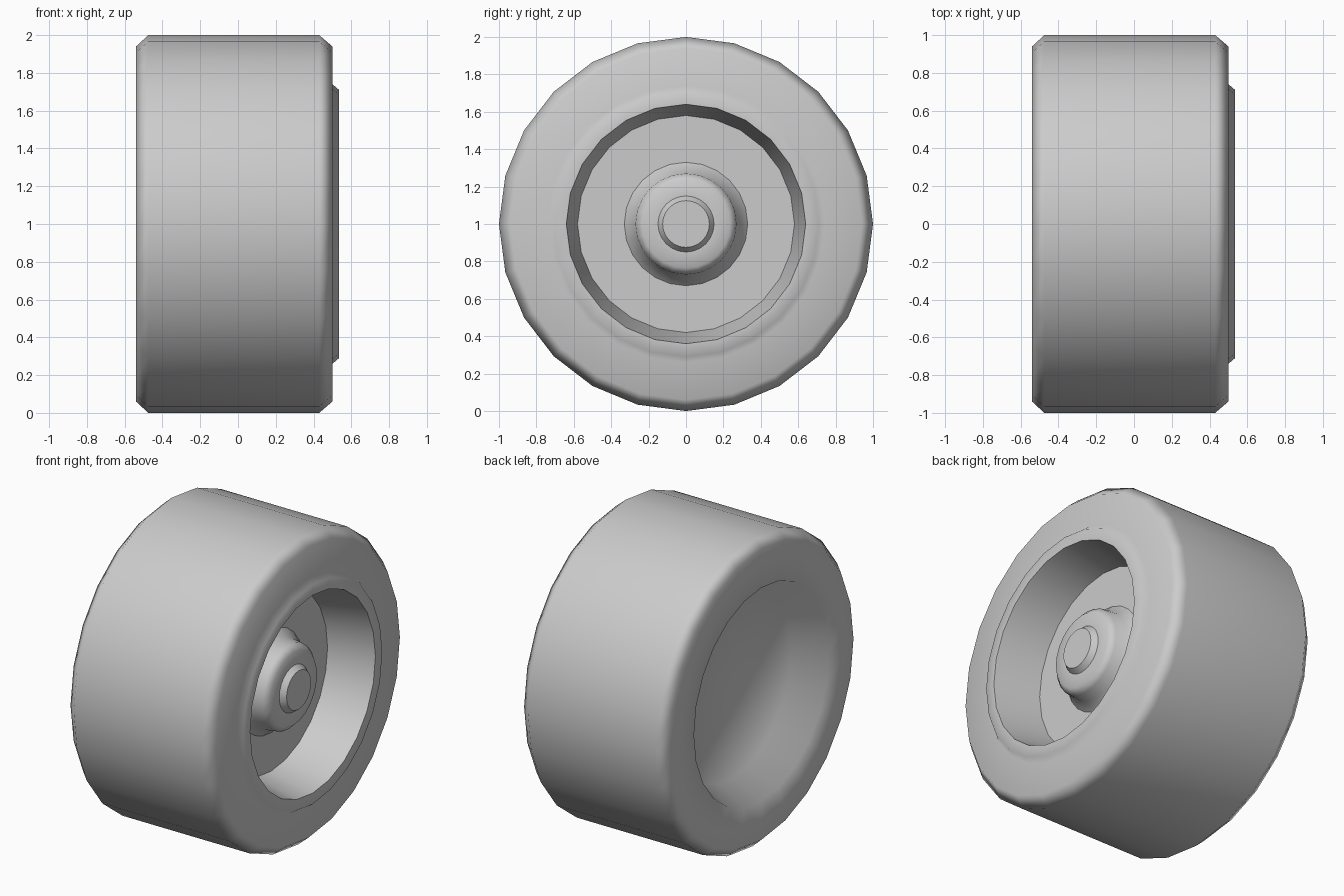
import bpy, bmesh
from math import sin, cos, pi, radians

if "Cube" in bpy.data.objects:
    bpy.data.objects.remove(bpy.data.objects["Cube"])

SIDES = 24


def lathe(name, profile, angle):
    """Revolve (x, radius) points around the axle; radius 0 closes the centre."""
    bm = bmesh.new()
    rings = []
    for x, r in profile:
        if r == 0:
            rings.append([bm.verts.new((x, 0, 1))] * SIDES)
        else:
            rings.append([bm.verts.new((x, r * sin(2 * pi * i / SIDES),
                                        1 + r * cos(2 * pi * i / SIDES)))
                          for i in range(SIDES)])
    for a, b in zip(rings, rings[1:]):
        for i in range(SIDES):
            j = (i + 1) % SIDES
            bm.faces.new(list(dict.fromkeys((a[i], b[i], b[j], a[j]))))
    mesh = bpy.data.meshes.new(name)
    bm.to_mesh(mesh)
    bm.free()
    ob = bpy.data.objects.new(name, mesh)
    bpy.context.collection.objects.link(ob)
    bpy.ops.object.select_all(action='DESELECT')
    ob.select_set(True)
    bpy.context.view_layer.objects.active = ob
    bpy.ops.object.shade_smooth_by_angle(angle=radians(angle))
    # Keep the large flat faces evenly shaded
    weighted = ob.modifiers.new("weighted_normals", 'WEIGHTED_NORMAL')
    weighted.keep_sharp = True
    return ob


# Profiles run from the back (-x) over the outside to the front (+x)
# Tyre: back recess, chamfered tread, sidewall, raised rim lip, tapered well
lathe("tyre_and_rim", [(-0.33, 0), (-0.33, 0.60), (-0.54, 0.69), (-0.54, 0.94),
                       (-0.475, 1.0), (0.43, 1.0), (0.50, 0.94), (0.50, 0.74),
                       (0.535, 0.71), (0.535, 0.64), (0.235, 0.58)], 78)

# Flat wheel disc at the bottom of the well
lathe("wheel_disc", [(0.235, 0.58), (0.235, 0.33)], 30)

# Hub with flared base and small axle cap
lathe("hub", [(0.235, 0.33), (0.29, 0.28), (0.365, 0.27), (0.40, 0.235),
              (0.40, 0.15), (0.435, 0.125), (0.435, 0)], 50)
